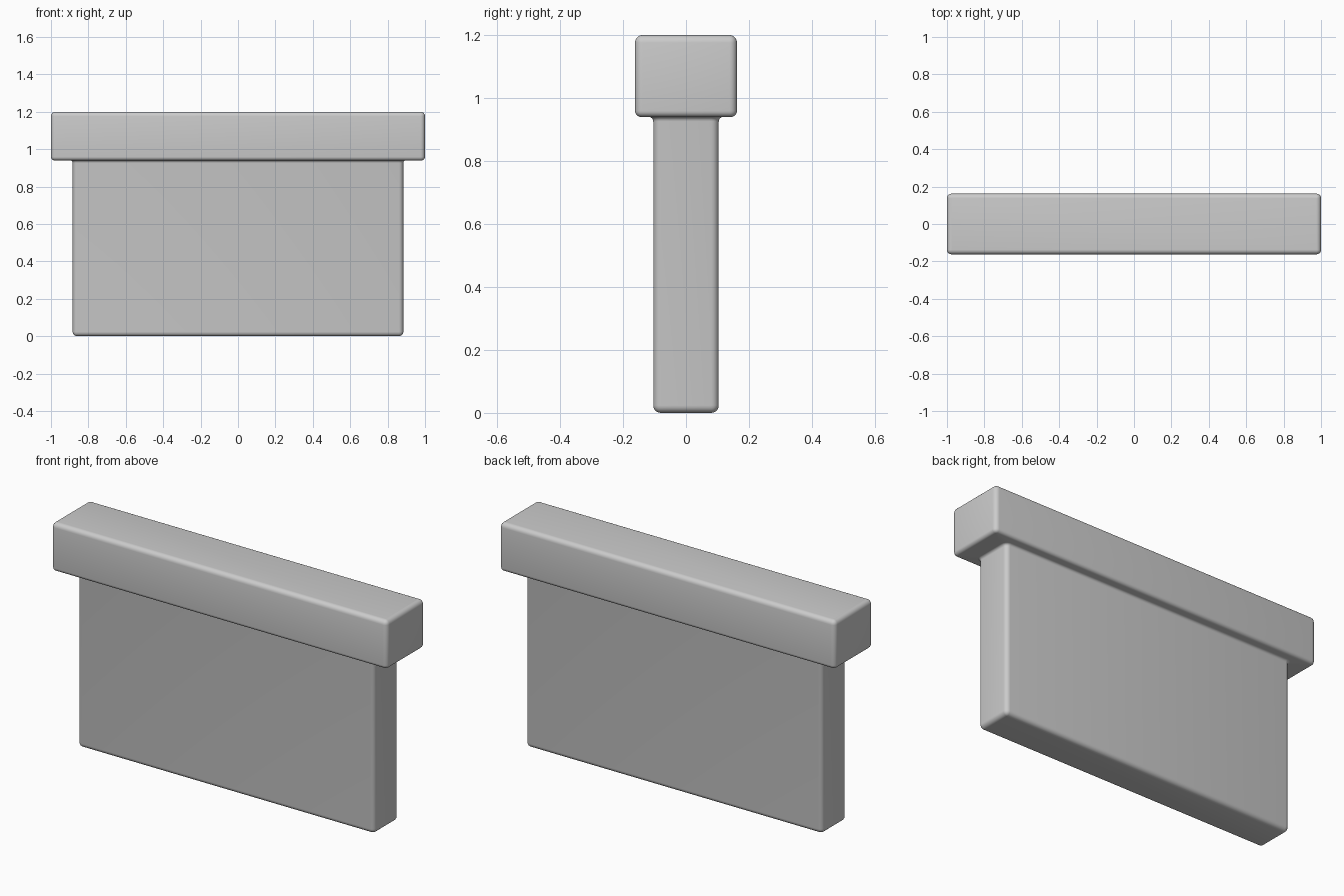
import bpy, bmesh, math

if "Cube" in bpy.data.objects:
    bpy.data.objects.remove(bpy.data.objects["Cube"])

R = 0.024  # rounded edge radius
F = 0.014  # fillet radius under the cap


def ring(bm, hx, hy, z, r, n=5):
    """Rounded rectangle of half sizes hx, hy at height z."""
    verts = []
    for k, (sx, sy) in enumerate([(1, 1), (-1, 1), (-1, -1), (1, -1)]):
        for i in range(n + 1):
            a = math.pi / 2 * (k + i / n)
            verts.append(bm.verts.new((sx * (hx - r) + r * math.cos(a),
                                       sy * (hy - r) + r * math.sin(a), z)))
    return verts


def arc(hx, hy, z, r, a0, a1, n=5):
    """Sections (hx, hy, z, corner radius) sweeping a rounded edge."""
    out = []
    for i in range(n + 1):
        a = math.radians(a0 + (a1 - a0) * i / n)
        d = r * (math.cos(a) - 1)
        out.append((hx + d, hy + d, z + r * math.sin(a), max(0.001, R + d)))
    return out


def loft(name, sections):
    bm = bmesh.new()
    rings = [ring(bm, hx, hy, z, r) for hx, hy, z, r in sections]
    for a, b in zip(rings, rings[1:]):
        for i in range(len(a)):
            j = (i + 1) % len(a)
            bm.faces.new((a[i], a[j], b[j], b[i]))
    bm.faces.new(rings[0][::-1])
    bm.faces.new(rings[-1])
    me = bpy.data.meshes.new(name)
    bm.to_mesh(me)
    bm.free()
    ob = bpy.data.objects.new(name, me)
    bpy.context.collection.objects.link(ob)
    bpy.context.view_layer.objects.active = ob
    ob.select_set(True)
    bpy.ops.object.shade_smooth_by_angle(angle=math.radians(30))
    ob.select_set(False)


# One continuous solid: slab, fillet, overhanging cap
BX, BY, CX, CY, ZC = 0.884, 0.104, 1.0, 0.162, 0.94
slab = arc(BX, BY, R, R, -90, 0)
fillet = []
for i in range(5):
    a = math.pi / 2 * i / 4
    d = F * (1 - math.cos(a))
    fillet.append((BX + d, BY + d, ZC - F + F * math.sin(a), R + d))
under = arc(CX, CY, ZC + R * 0.8, R * 0.8, -90, 0)
top = arc(CX, CY, 1.2 - R, R, 0, 90)
loft("slab_with_cap", slab + fillet + under + top)
